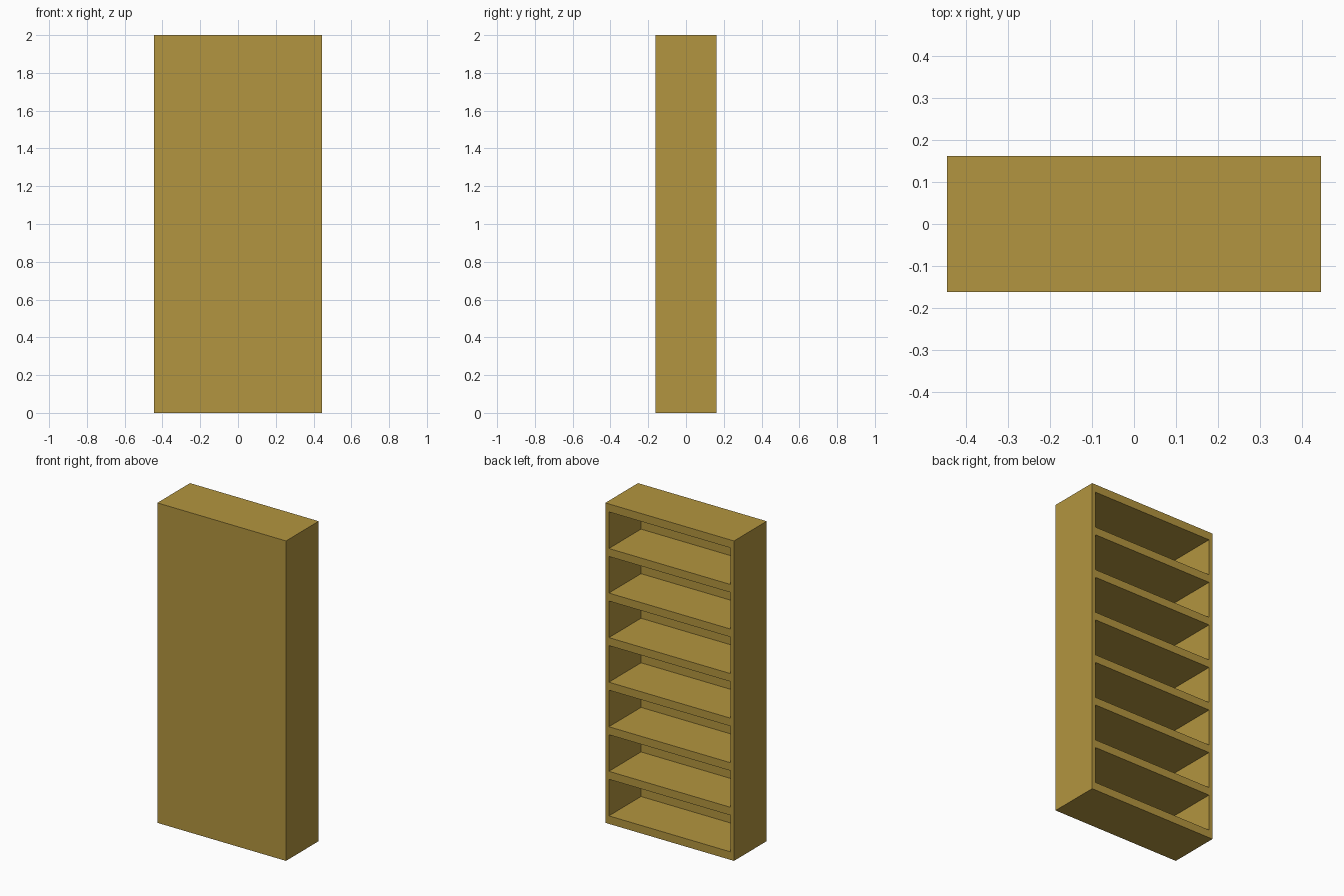
import bpy

if "Cube" in bpy.data.objects:
    bpy.data.objects.remove(bpy.data.objects["Cube"])

W, D, H = 0.89, 0.323, 2.0        # overall size
SIDE, BOARD, PANEL = 0.025, 0.05, 0.006
BAYS = 7
bay_h = (H - BOARD * (BAYS + 1)) / BAYS

wood = bpy.data.materials.new("wood")
wood.diffuse_color = (0.45, 0.30, 0.05, 1)
wood.use_nodes = True
wood.node_tree.nodes["Principled BSDF"].inputs["Base Color"].default_value = wood.diffuse_color


def box(name, lo, hi):
    bpy.ops.mesh.primitive_cube_add(
        size=1, location=[(a + b) / 2 for a, b in zip(lo, hi)])
    ob = bpy.context.object
    ob.name = name
    ob.scale = [b - a for a, b in zip(lo, hi)]
    bpy.ops.object.transform_apply(location=True, rotation=False, scale=True)
    return ob


# solid carcass
case = box("bookcase", (-W / 2, -D / 2, 0), (W / 2, D / 2, H))
case.data.materials.append(wood)

# row of shelf bays, open towards +y and closed by a thin panel at -y
bays = box("bay_cutter",
           (-W / 2 + SIDE, -D / 2 + PANEL, BOARD),
           (W / 2 - SIDE, D / 2 + 0.1, BOARD + bay_h))
bays.data.materials.append(wood)
arr = bays.modifiers.new("bays", 'ARRAY')
arr.count = BAYS
arr.use_relative_offset = False
arr.use_constant_offset = True
arr.constant_offset_displace = (0, 0, bay_h + BOARD)

# hollow out the bays
cut = case.modifiers.new("hollow", 'BOOLEAN')
cut.operation = 'DIFFERENCE'
cut.solver = 'EXACT'
cut.object = bays
bpy.context.view_layer.objects.active = case
bpy.ops.object.modifier_apply(modifier=cut.name)
bpy.data.objects.remove(bays)
